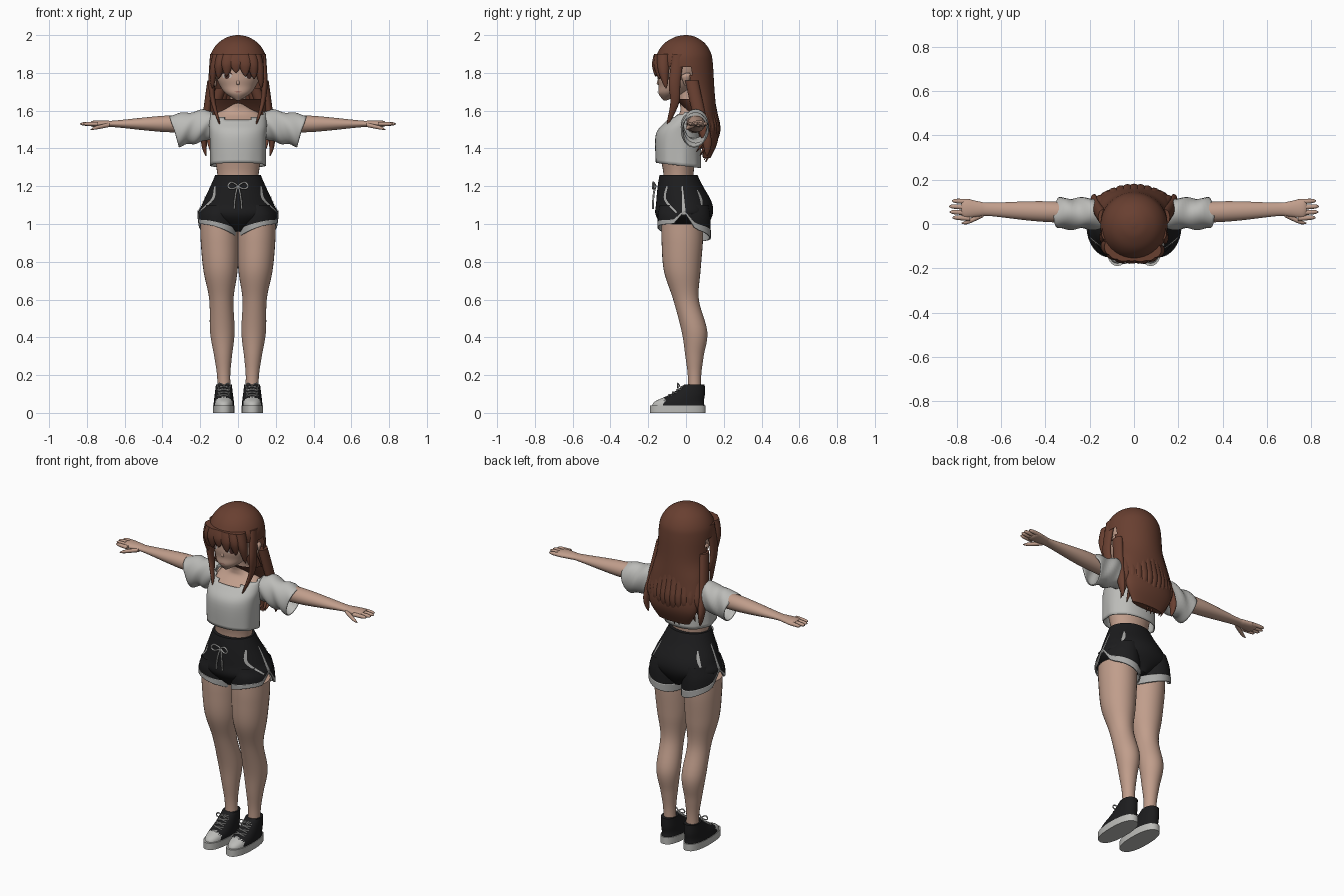
import bpy, bmesh, math, random
from mathutils import Vector
from mathutils.bvhtree import BVHTree

random.seed(4)
if "Cube" in bpy.data.objects:
    bpy.data.objects.remove(bpy.data.objects["Cube"])


def material(name, *rgb):
    m = bpy.data.materials.new(name)
    m.use_nodes = True
    m.diffuse_color = (*rgb, 1)
    m.node_tree.nodes["Principled BSDF"].inputs["Base Color"].default_value = (*rgb, 1)
    return m


SKIN = material("skin", .53, .34, .26)
HAIR = material("brown hair", .14, .05, .03)
SHIRT = material("pale grey cloth", .5, .5, .48)
BLACK = material("black cloth", .012, .012, .013)
TRIM = material("grey trim", .4, .4, .39)
EYE = material("dark eye", .06, .025, .02)
WHITE = material("eye white", .55, .5, .47)
LIP = material("lip", .33, .15, .12)


def finish(name, bm, materials):
    bmesh.ops.recalc_face_normals(bm, faces=bm.faces)
    mesh = bpy.data.meshes.new(name)
    bm.to_mesh(mesh)
    bm.free()
    for m in materials:
        mesh.materials.append(m)
    ob = bpy.data.objects.new(name, mesh)
    bpy.context.collection.objects.link(ob)
    bpy.ops.object.select_all(action='DESELECT')
    ob.select_set(True)
    bpy.context.view_layer.objects.active = ob
    bpy.ops.object.shade_smooth_by_angle(angle=math.radians(50))
    return ob


def smooth_path(points, steps=6):
    """Catmull-Rom through tuples of any length."""
    padded = [points[0], *points, points[-1]]
    out = []
    for i in range(len(points) - 1):
        for k in range(steps):
            t = k / steps
            out.append([b + t / 2 * (c - a + t * (2 * a - 5 * b + 4 * c - d + t * (3 * (b - c) + d - a)))
                        for a, b, c, d in zip(*padded[i:i + 4])])
    return out + [list(points[-1])]


def tube(name, rings, *materials, axis='z', segments=32, side=1, caps=True, square=1,
         move=None, rule=None, cut=None, thickness=0):
    """Loft of ellipses (x, y, z, a, b) lying across the given axis."""
    bm = bmesh.new()
    loops = []
    for x, y, z, a, b in smooth_path(rings):
        loop = []
        for k in range(segments):
            angle = math.tau * k / segments
            u, v = [math.copysign(abs(f) ** square, f) for f in (math.cos(angle), math.sin(angle))]
            offset = (a * u, b * v, 0) if axis == 'z' else (0, a * u, b * v)
            p = Vector((x, y, z)) + Vector(offset)
            if move:
                p = move(p)
            loop.append(bm.verts.new((p.x * side, p.y, p.z)))
        loops.append(loop)
    for low, high in zip(loops, loops[1:]):
        for k in range(segments):
            n = (k + 1) % segments
            bm.faces.new((low[k], low[n], high[n], high[k]))
    if caps:
        bm.faces.new(loops[0])
        bm.faces.new(loops[-1])
    if rule:
        for f in bm.faces:
            f.material_index = rule(f.calc_center_median())
    if cut:
        gone = [f for f in bm.faces if cut(f.calc_center_median())]
        bmesh.ops.delete(bm, geom=gone, context='FACES')
    ob = finish(name, bm, materials)
    if thickness:
        ob.modifiers.new("thickness", 'SOLIDIFY').thickness = thickness
    return ob


def column(*profile):
    """Rings centred on x = 0 from (z, y, half width, half depth)."""
    return [(0, y, z, a, b) for z, y, a, b in profile]


def lock(name, points, a, b, side=1):
    """Strand of hair that tapers to a point."""
    path = smooth_path(points, 3)
    last = len(path) - 1
    rings = []
    for i, p in enumerate(path):
        full = 1 - (i / last) ** 3
        rings.append((*p, a * full + .002, b * full + .002))
    tube(name, rings, HAIR, segments=16, side=side)


def patch(name, target, path, mat, side=1, view='front', lift=.004):
    """Thin strip (u, v, half width) laid onto a surface."""
    mesh = target.data
    tree = BVHTree.FromPolygons([v.co for v in mesh.vertices], [p.vertices[:] for p in mesh.polygons])
    points = smooth_path(path)
    bm = bmesh.new()
    rows = []
    for i, (u, v, w) in enumerate(points):
        p, q = points[max(i - 1, 0)], points[min(i + 1, len(points) - 1)]
        normal = Vector((p[1] - q[1], q[0] - p[0])).normalized()
        row = []
        for k in (-1, -.5, 0, .5, 1):
            a, b = u + normal.x * w * k, v + normal.y * w * k
            origin, ray = ((a * side, -1, b), (0, 1, 0)) if view == 'front' else ((side, a, b), (-side, 0, 0))
            hit = tree.ray_cast(Vector(origin), Vector(ray))[0]
            if hit:
                row.append(bm.verts.new(hit - Vector(ray) * lift))
        if len(row) == 5:
            rows.append(row)
    for r, s in zip(rows, rows[1:]):
        for k in range(4):
            bm.faces.new((r[k], r[k + 1], s[k + 1], s[k]))
    finish(name, bm, [mat])


def lens(name, u, v, length, height, mat, arch=0, side=1, lift=.004):
    """Almond-shaped patch on the face."""
    path = [(u + length * k, v - arch * k * k, height * math.sqrt(1 - k * k) + .001) for k in (-1, -.7, 0, .7, 1)]
    patch(name, head, path, mat, side, lift=lift)


def cord(name, points, radius, mat, side=1):
    curve = bpy.data.curves.new(name, 'CURVE')
    curve.dimensions, curve.bevel_depth, curve.bevel_resolution = '3D', radius, 2
    spline = curve.splines.new('NURBS')
    spline.points.add(len(points) - 1)
    for point, (x, y, z) in zip(spline.points, points):
        point.co = (x * side, y, z, 1)
    spline.order_u, spline.use_endpoint_u, curve.use_fill_caps = 3, True, True
    curve.materials.append(mat)
    bpy.context.collection.objects.link(bpy.data.objects.new(name, curve))


def bow(name, x, y, z, size, radius, side=1):
    for half, d in (("inner", -size), ("outer", size)):
        loop = [(x, y, z), (x + d / 2, y - size / 4, z + size / 2), (x + d, y - size / 4, z),
                (x + d / 2, y - size / 4, z - size / 3), (x, y, z)]
        cord(f"{name}_{half}", loop, radius, TRIM, side)


def pair(make, name, *args, **options):
    for word, side in (("left", 1), ("right", -1)):
        make(f"{word}_{name}", *args, side=side, **options)


# Body
tube("torso", column((1.2, -.04, .11, .09), (1.27, -.04, .11, .08), (1.45, -.04, .14, .11), (1.53, -.01, .14, .09),
                     (1.58, .02, .12, .06), (1.61, .02, .07, .05), (1.65, .01, .045, .045), (1.74, 0, .045, .045)), SKIN)
head = tube("head", [(0, y, z, r, r) for z, y, r in (
    (1.655, -.11, .01), (1.69, -.08, .065), (1.73, -.05, .095), (1.78, -.035, .115), (1.86, -.02, .12), (1.95, 0, .07))], SKIN)
tube("nose", column((1.735, -.135, .003, .005), (1.745, -.14, .01, .015), (1.785, -.135, .003, .004)), SKIN, segments=12)
pair(tube, "ear", [(.12, 0, 1.73, .005, .005), (.13, 0, 1.78, .015, .025), (.13, .01, 1.8, .005, .01)], SKIN, segments=14)
pair(tube, "leg", [(.07 + .03 * z, y, z, r, r * (1 + z / 10)) for z, y, r in (
    (1, -.02, .1), (.9, -.02, .1), (.75, -.02, .09), (.6, 0, .064), (.43, .045, .065), (.3, .045, .047),
    (.2, .045, .035), (.1, .045, .035))], SKIN)
pair(tube, "arm", [(x, .04 + x / 25, 1.53, r, r * (1.1 - 1.2 * x * x)) for x, r in (
    (.13, .045), (.36, .047), (.48, .043), (.65, .03), (.7, .034), (.76, .043), (.78, .03))], SKIN, axis='x')
for i in range(4):
    y, tip = .1 - i / 40, .84 - .012 * abs(i - 1.4)
    pair(tube, f"finger_{i + 1}", [(.74, y, 1.53, .012, .011), (tip - .02, y + .004, 1.53, .01, .01),
                                   (tip, y + .004, 1.53, .002, .002)], SKIN, axis='x', segments=10)
pair(tube, "thumb", [(.68, .045, 1.525, .014, .012), (.75, .01, 1.51, .01, .01), (.78, .004, 1.5, .002, .002)],
     SKIN, axis='x', segments=10)

# Face details
pair(lens, "eye_white", .058, 1.785, .025, .014, WHITE)
pair(lens, "iris", .059, 1.785, .014, .016, EYE, lift=.006)
pair(lens, "lash", .06, 1.804, .03, .004, EYE, arch=.012, lift=.007)
pair(lens, "brow", .06, 1.835, .03, .003, HAIR, arch=.008)
lens("mouth", 0, 1.7, .018, .002, LIP)

# Hair: open-fronted shell with a domed crown
dome = [(0, -.01 * math.cos(t), 1.85 + .15 * math.sin(t), .152 * math.cos(t), .152 * math.cos(t))
        for t in (0, .4, .8, 1.2, 1.5)]
tube("hair_shell", column((1.35, .11, .1, .02), (1.45, .12, .155, .05), (1.6, .08, .16, .08), (1.72, .02, .15, .13)) + dome,
     HAIR, segments=56, cut=lambda c: c.y < .025 and 1.655 < c.z < 1.83)

# Hair locks
for i in range(-3, 4):
    points = []
    for t in (0, .3, .6, 1):
        angle = math.radians(15 * i * (1 + t / 4) - 4)
        radius = .143 + .016 * math.sin(2.2 * t)
        drop = .1 + .008 * i * i + .01 * (i % 2)
        points.append((radius * math.sin(angle), -.01 - radius * math.cos(angle), 1.9 - drop * t))
    lock(f"fringe_lock_{i + 4}", points, .01 + .028 * abs(math.cos(angle)), .01 + .028 * abs(math.sin(angle)))
pair(lock, "front_lock", [(.13, -.04, 1.9), (.14, -.06, 1.75), (.13, -.06, 1.64), (.094, -.1, 1.52)], .015, .03)
pair(lock, "shoulder_lock", [(.14, .03, 1.76), (.165, .07, 1.58), (.18, .11, 1.44), (.17, .11, 1.36)], .02, .033)
for i in range(-5, 6):
    f = i / 5
    y = .175 - f * f / 20
    tip = 1.33 + abs(f) / 20 + random.uniform(-.015, .015)
    lock(f"back_lock_{i + 6}", [(.09 * f, y - .055, 1.72), (.13 * f, y - .03, 1.6), (.15 * f, y - .01, 1.48),
                                (.14 * f, y - .07, tip)], .026, .018)


# Cropped top with loose sleeves
def hem_folds(p):
    fall = max(0, 1.5 - p.z)
    wave = 1 + fall / 8 * math.sin(9 * math.atan2(p.y + .04, p.x))
    return Vector((p.x * wave, p.y, p.z - .6 * (p.y + .04) * fall))


def slant(p):
    fold = .005 * math.sin(70 * p.x + 40 * p.z)
    return p + Vector((max(0, p.x - .15) * 1.6 * (p.z - 1.5), fold, fold))


tube("top_body", column((1.31, -.04, .146, .12), (1.47, -.04, .15, .12), (1.54, -.01, .152, .1), (1.61, .03, .14, .06)),
     SHIRT, segments=56, caps=False, square=.9, move=hem_folds, thickness=.006, cut=lambda c: c.z > 1.55 + 1.9 * c.x ** 2)
pair(tube, "sleeve", [(x, .047, 1.55 - x / 6, .07, min(.083, .03 + .3 * x)) for x in (.14, .18, .25, .34)],
     SHIRT, axis='x', caps=False, move=slant, thickness=.005)


# Shorts with pale hems that rise at the side slits
def hem_line(p):
    low = max(0, min(1, (1.08 - p.z) * 8))
    slit = .8 * max(0, 1 - abs(p.y + .01) / .06) * max(0, p.x - .12)
    return p + Vector((0, 0, low * (.32 * (p.x - .1) - p.y / 5 + slit)))


hips = tube("shorts_hips", column((.96, 0, .04, .09), (1.04, -.01, .2, .148), (1.11, -.01, .187, .148),
                                  (1.2, -.03, .146, .12), (1.26, -.04, .12, .1)), BLACK, segments=48)
pair(tube, "shorts_leg", [(.1, -.01, 1.1, .085, .13), (.105, -.01, 1.04, .1, .14), (.107, -.01, .98, .106, .14)],
     BLACK, caps=False, move=hem_line)
pair(tube, "shorts_hem", [(.107, -.01, z, .108, .142) for z in (.985, .95)], TRIM, caps=False, move=hem_line, thickness=.008)
pair(patch, "side_stripe", hips, [(-.02, 1.2, .003), (-.01, 1.05, .01)], TRIM, view='right')
pair(patch, "pocket_trim", hips, [(-.1, 1.2, .004), (-.11, 1.13, .006), (-.05, 1.06, .004)], TRIM, view='right')
pair(patch, "back_pocket_trim", hips, [(.06, 1.18, .002), (.08, 1.13, .006), (.085, 1.08, .002)], TRIM, view='right')
bow("waist_bow", 0, -.16, 1.2, .06, .005)
pair(cord, "drawstring", [(0, -.16, 1.2), (.015, -.175, 1.17), (.02, -.175, 1.08)], .005, TRIM)

# Lace-up shoes
pair(tube, "shoe_sole", [(.075, -.043, z, .057, .147) for z in (0, .04)], SHIRT, square=.85)
pair(tube, "shoe_upper", [(.075, y, z, a, b) for z, y, a, b in (
    (.03, -.04, .055, .14), (.06, -.035, .053, .13), (.1, .01, .048, .09), (.15, .045, .042, .054))], BLACK, SHIRT,
    square=.9, rule=lambda c: int(c.y < -.115 and c.z < .085))
for i in range(5):
    y, z = -.125 + i / 45, .078 + i / 70
    for way, d in (("inward", -.03), ("outward", .03)):
        pair(cord, f"{way}_lace_{i + 1}", [(.075 - d, y + .014, z - .006), (.075, y, z + .01), (.075 + d, y + .03, z)], .0035, TRIM)
pair(bow, "shoe_bow", .075, -.035, .143, .04, .0035)
